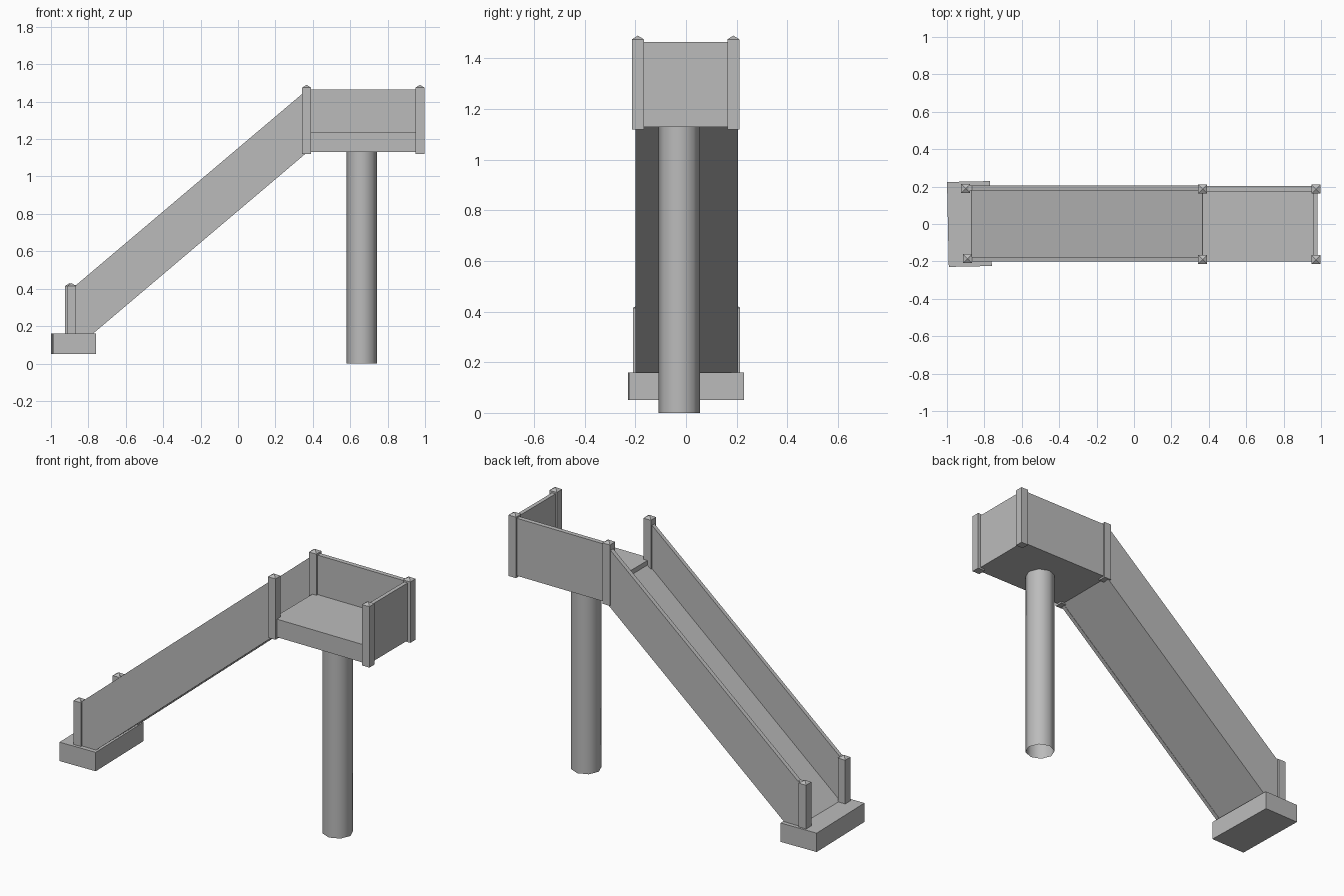
import bpy, bmesh, math
from mathutils import Vector

if "Cube" in bpy.data.objects:
    bpy.data.objects.remove(bpy.data.objects["Cube"], do_unlink=True)

GREY = (0.5, 0.5, 0.5, 1)
mat = bpy.data.materials.new("light_grey")
mat.use_nodes = True
mat.diffuse_color = GREY
mat.node_tree.nodes["Principled BSDF"].inputs["Base Color"].default_value = GREY


def finish(name, bm):
    bmesh.ops.recalc_face_normals(bm, faces=bm.faces)
    mesh = bpy.data.meshes.new(name)
    bm.to_mesh(mesh)
    bm.free()
    mesh.materials.append(mat)
    obj = bpy.data.objects.new(name, mesh)
    bpy.context.collection.objects.link(obj)
    return obj


def prism(name, profile, y0, y1):
    """Extrude an x-z outline from y0 to y1."""
    bm = bmesh.new()
    face = bm.faces.new([bm.verts.new((x, y0, z)) for x, z in profile])
    ext = bmesh.ops.extrude_face_region(bm, geom=[face])["geom"]
    verts = [g for g in ext if isinstance(g, bmesh.types.BMVert)]
    bmesh.ops.translate(bm, vec=Vector((0, y1 - y0, 0)), verts=verts)
    return finish(name, bm)


def box(name, x0, x1, y0, y1, z0, z1):
    return prism(name, [(x0, z0), (x1, z0), (x1, z1), (x0, z1)], y0, y1)


def post(name, x, y, z0, z1, w=0.048):
    """Square post with a shallow pyramid cap."""
    obj = box(name, x - w / 2, x + w / 2, y - w / 2, y + w / 2, z0, z1)
    bm = bmesh.new()
    bm.from_mesh(obj.data)
    top = max(bm.faces, key=lambda f: f.calc_center_median().z)
    tip = bmesh.ops.poke(bm, faces=[top])["verts"][0]
    tip.co.z += 0.015
    bm.to_mesh(obj.data)
    bm.free()


# Platform: thick floor, back wall and end wall
box("platform_floor", 0.365, 0.98, -0.2, 0.2, 1.13, 1.235)
box("platform_back_wall", 0.365, 0.98, 0.175, 0.202, 1.13, 1.465)
box("platform_end_wall", 0.957, 0.98, -0.19, 0.19, 1.13, 1.465)

# Sloping slide with two side walls
prism("slide_bed", [(-0.87, 0.16), (-0.778, 0.16), (0.37, 1.132), (0.37, 1.212)], -0.19, 0.19)
wall = [(-0.895, 0.16), (-0.775, 0.16), (0.365, 1.125), (0.365, 1.46), (-0.865, 0.42), (-0.895, 0.42)]
prism("slide_front_wall", wall, -0.2, -0.177)
prism("slide_back_wall", wall, 0.18, 0.205)

# Posts at the platform corners and at the foot of the slide
for side, y in (("front", -0.19), ("back", 0.187)):
    post(side + "_inner_post", 0.367, y, 1.12, 1.475)
    post(side + "_outer_post", 0.973, y, 1.12, 1.475)
post("front_foot_post", -0.89, -0.185, 0.155, 0.415)
post("back_foot_post", -0.9, 0.19, 0.155, 0.415)

# Landing block, turned very slightly
block = box("landing_block", -0.115, 0.115, -0.227, 0.227, 0.05, 0.16)
block.location.x = -0.88
block.rotation_euler.z = math.radians(1.2)

# Hollow support pillar, open at the bottom
bm = bmesh.new()
bmesh.ops.create_cone(bm, cap_ends=False, segments=8, radius1=0.082, radius2=0.082, depth=1.135)
bmesh.ops.translate(bm, vec=Vector((0.662, -0.027, 0.5675)), verts=bm.verts)
for f in bm.faces:
    f.smooth = True
finish("support_pillar", bm)
